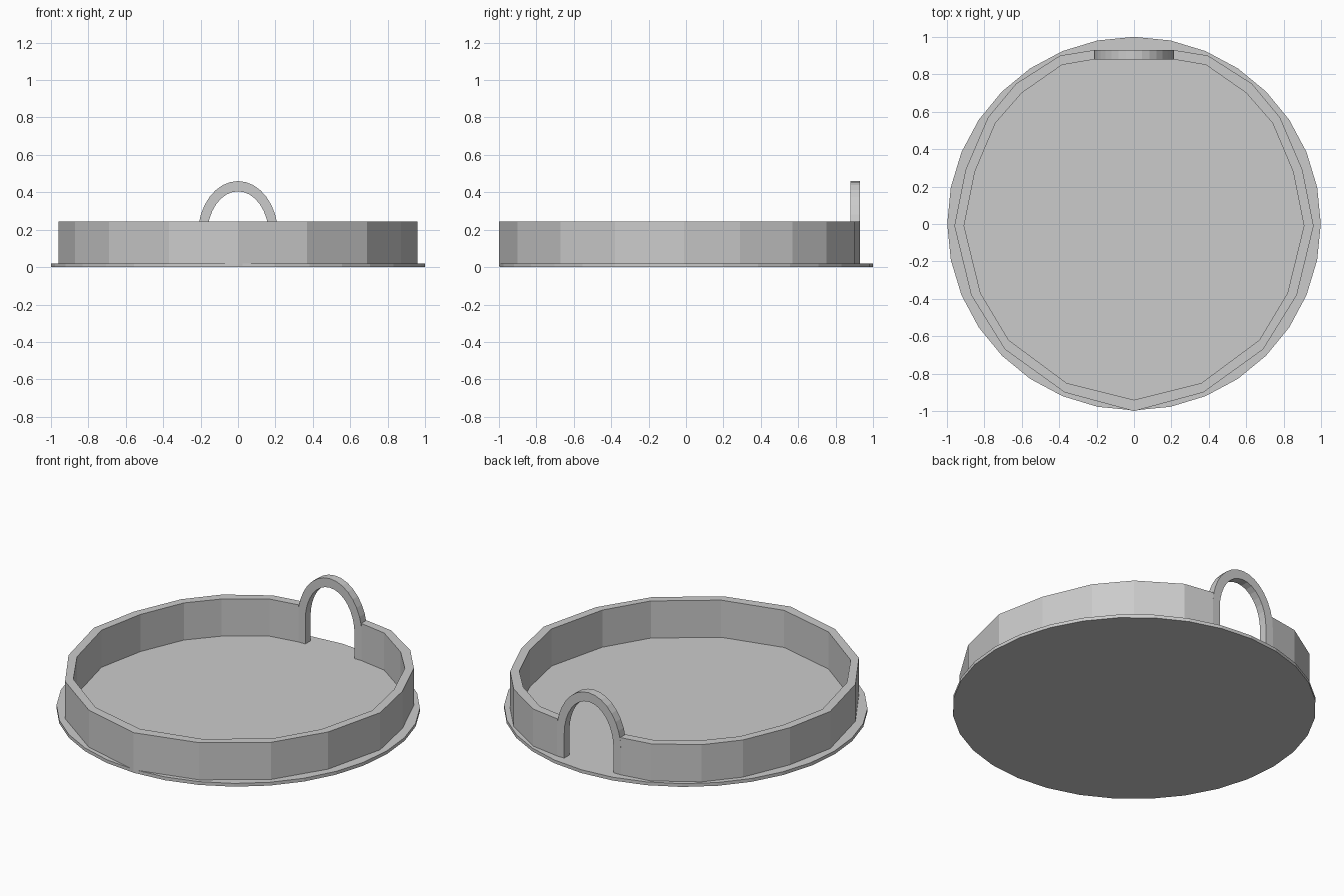
import bpy, bmesh, math

cube = bpy.data.objects.get("Cube")
if cube:
    bpy.data.objects.remove(cube, do_unlink=True)

grey = bpy.data.materials.new("plain grey")
grey.use_nodes = True
colour = (0.6, 0.6, 0.6, 1)
grey.diffuse_color = colour
grey.node_tree.nodes["Principled BSDF"].inputs["Base Color"].default_value = colour


def finish(bm, name):
    bmesh.ops.recalc_face_normals(bm, faces=bm.faces)
    mesh = bpy.data.meshes.new(name)
    bm.to_mesh(mesh)
    bm.free()
    mesh.materials.append(grey)
    obj = bpy.data.objects.new(name, mesh)
    bpy.context.collection.objects.link(obj)
    return obj


def band(name, outer, inner, place, low, high):
    """Solid strip between two matching open paths, extruded from low to high."""
    bm = bmesh.new()
    rows = []
    for o, i in zip(outer, inner):
        corners = ((o, low), (o, high), (i, high), (i, low))
        rows.append([bm.verts.new(place(p, d)) for p, d in corners])
    for a, b in zip(rows, rows[1:]):
        for k in range(4):
            n = (k + 1) % 4
            bm.faces.new((a[k], b[k], b[n], a[n]))
    bm.faces.new(rows[0])
    bm.faces.new(rows[-1])
    return finish(bm, name)


def mirrored(half):
    """Left half running back to front, continued round to the right."""
    return half + [(-x, y) for x, y in reversed(half[:-1])]


# Thin round base plate
bm = bmesh.new()
bmesh.ops.create_cone(bm, cap_ends=True, segments=32, radius1=0.998,
                      radius2=0.998, depth=0.02)
bmesh.ops.translate(bm, verts=bm.verts, vec=(0, 0.002, 0.01))
finish(bm, "base_plate")

# Rim wall with a pointed front and a gap for the arch at the back
outer = [(0.21, 0.93), (0.395, 0.90), (0.63, 0.75), (0.78, 0.57), (0.90, 0.29),
         (0.96, -0.01), (0.87, -0.38), (0.69, -0.67), (0.37, -0.90), (0, -1)]
inner = [(0.21, 0.88), (0.385, 0.85), (0.60, 0.70), (0.74, 0.54), (0.85, 0.28),
         (0.908, -0.01), (0.82, -0.37), (0.67, -0.62), (0.36, -0.85), (0, -0.94)]
band("rim_wall", mirrored(outer), mirrored(inner),
     lambda p, z: (p[0], p[1], z), 0.005, 0.245)


# Arched doorway frame standing in the gap
def arch_path(width, height, spring=0.17, steps=16):
    turns = [math.pi * k / steps for k in range(steps + 1)]
    curve = [(width * math.cos(t), spring + height * math.sin(t)) for t in turns]
    return [(width, 0.01)] + curve + [(-width, 0.01)]


band("doorway_arch", arch_path(0.215, 0.29), arch_path(0.165, 0.235),
     lambda p, y: (p[0], y, p[1]), 0.88, 0.93)
